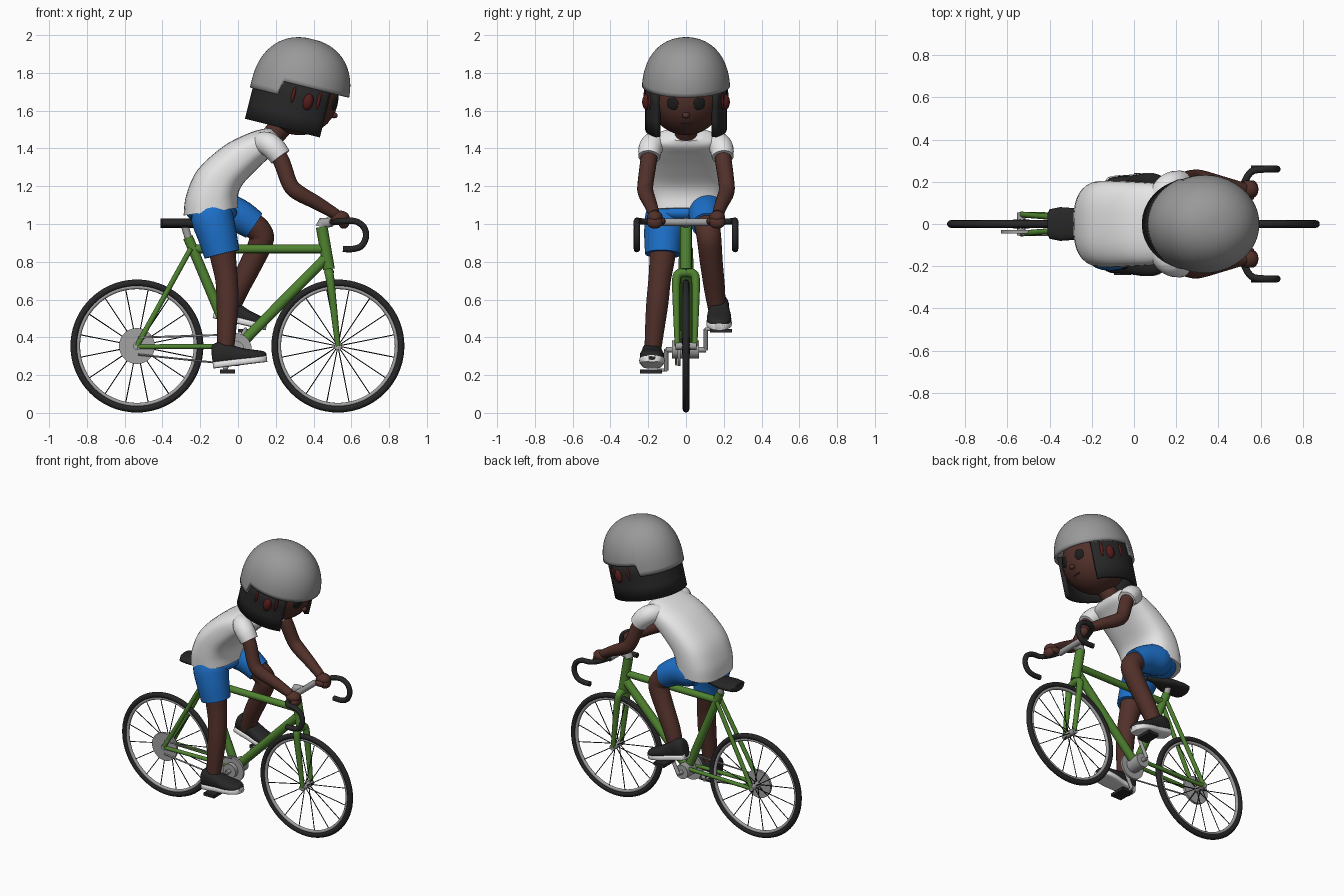
import bpy, bmesh, math
from math import sin, cos, pi, radians
from mathutils import Vector, Matrix

if "Cube" in bpy.data.objects:
    bpy.data.objects.remove(bpy.data.objects["Cube"])

def material(name, r, g, b):
    m = bpy.data.materials.new(name)
    m.diffuse_color = (r, g, b, 1)
    m.use_nodes = True
    m.node_tree.nodes["Principled BSDF"].inputs["Base Color"].default_value = m.diffuse_color
    return m

BLACK = material("black", .02, .02, .021)
METAL = material("metal_grey", .36, .36, .36)
HELMET = material("helmet_grey", .32, .32, .32)
GREEN = material("frame_green", .08, .23, .03)
WHITE = material("white", .82, .82, .82)
BLUE = material("blue", .012, .16, .58)
SKIN = material("skin_brown", .085, .03, .023)
RED = material("dark_red", .09, .012, .01)
EYE = material("eye_dark", .012, .012, .012)

def finish(name, bm, mat, M=None, angle=45):
    bmesh.ops.recalc_face_normals(bm, faces=bm.faces)
    me = bpy.data.meshes.new(name)
    bm.to_mesh(me)
    bm.free()
    if M:
        me.transform(M)
    me.materials.append(mat)
    me.shade_smooth()
    me.set_sharp_from_angle(angle=radians(angle))
    ob = bpy.data.objects.new(name, me)
    bpy.context.collection.objects.link(ob)
    return ob

def loft(name, rings, mat, M=None, closed=True, caps=True, angle=45):
    bm = bmesh.new()
    vs = [[bm.verts.new(p) for p in r] for r in rings]
    n = len(rings[0])
    for a, b in zip(vs, vs[1:]):
        for i in range(n if closed else n - 1):
            j = (i + 1) % n
            bm.faces.new((a[i], a[j], b[j], b[i]))
    if caps:
        bm.faces.new(vs[0])
        bm.faces.new(vs[-1])
    return finish(name, bm, mat, M, angle)

def spline(rows, steps):
    """Catmull-Rom resampling of rows of numbers."""
    rows = [Vector(r) for r in rows]
    out = []
    for i in range(len(rows) - 1):
        p0, p1, p2, p3 = (rows[max(0, min(len(rows) - 1, i + k))] for k in (-1, 0, 1, 2))
        for s in range(steps):
            t = s / steps
            out.append(.5 * (2 * p1 + (p2 - p0) * t + (2 * p0 - 5 * p1 + 4 * p2 - p3) * t * t
                             + (3 * p1 - p0 - 3 * p2 + p3) * t ** 3))
    return out + [rows[-1]]

def tube(name, rows, mat, n=16, steps=1):
    """Sweep of a circle along rows of (x, y, z, radius)."""
    rows = spline(rows, steps)
    pts = [Vector(r[:3]) for r in rows]
    rings, side = [], None
    for i, p in enumerate(pts):
        d = (pts[min(i + 1, len(pts) - 1)] - pts[max(i - 1, 0)]).normalized()
        if side is None:
            side = d.orthogonal()
        side = (side - d * side.dot(d)).normalized()
        up = d.cross(side)
        rings.append([p + rows[i][3] * (side * cos(2 * pi * k / n) + up * sin(2 * pi * k / n)) for k in range(n)])
    return loft(name, rings, mat)

def rod(name, a, b, r, mat, n=14):
    return tube(name, [(*a, r), (*b, r)], mat, n)

def ball(name, c, r, mat, M=None, yaw=0):
    bm = bmesh.new()
    bmesh.ops.create_uvsphere(bm, u_segments=32, v_segments=18, radius=1)
    L = Matrix.Translation(c) @ Matrix.Rotation(yaw, 4, 'Z') @ Matrix.Diagonal((*r, 1))
    return finish(name, bm, mat, (M @ L) if M else L, 80)

def box(name, c, size, mat):
    bm = bmesh.new()
    bmesh.ops.create_cube(bm, size=1)
    return finish(name, bm, mat, Matrix.Translation(c) @ Matrix.Diagonal((*size, 1)), 30)

def sup(t, e):
    c, s = cos(t), sin(t)
    return math.copysign(abs(c) ** e, c), math.copysign(abs(s) ** e, s)

# wheels
WZ = .354
for label, wx in (("rear", -.535), ("front", .529)):
    for part, R, r, mat in (("tyre", .334, .018, BLACK), ("rim", .312, .011, METAL)):
        bpy.ops.mesh.primitive_torus_add(major_radius=R, minor_radius=r, major_segments=72, minor_segments=12,
                                         location=(wx, 0, WZ), rotation=(pi / 2, 0, 0))
        ob = bpy.context.object
        ob.name = f"{label}_{part}"
        ob.data.materials.append(mat)
        ob.data.shade_smooth()
    for k in range(16):
        a = 2 * pi * (k + .5) / 16
        rod(f"{label}_spoke", (wx, .02 * (-1) ** k, WZ), (wx + .31 * cos(a), 0, WZ + .31 * sin(a)), .0028, BLACK, 6)
    rod(f"{label}_hub", (wx, -.055, WZ), (wx, .055, WZ), .02, METAL)

# frame
BB = (-.015, 0, .335)
rod("seat_tube", (-.265, 0, .93), BB, .027, GREEN)
rod("top_tube", (-.245, 0, .868), (.46, 0, .868), .023, GREEN)
rod("down_tube", (.465, 0, .82), BB, .028, GREEN)
rod("head_tube", (.443, 0, .985), (.482, 0, .76), .031, GREEN)
for s in (-1, 1):
    rod("chain_stay", (-.535, s * .045, .35), (-.02, s * .035, .352), .013, GREEN)
    rod("seat_stay", (-.535, s * .045, .355), (-.25, s * .022, .87), .014, GREEN)
    tube("fork_leg", [(.482, 0, .745, .026), (.483, s * .04, .735, .024), (.49, s * .052, .69, .022),
                      (.51, s * .05, .52, .018), (.529, s * .046, .354, .014)], GREEN, 14, 4)

# seat
rod("seat_post", (-.255, 0, .9), (-.285, 0, 1.0), .02, METAL)
loft("seat", [[(x, w * sup(2 * pi * k / 20, .8)[0], 1.005 + .025 * sup(2 * pi * k / 20, .8)[1]) for k in range(20)]
              for x, w in ((-.41, .05), (-.4, .07), (-.35, .08), (-.28, .075), (-.2, .045), (-.12, .025), (-.1, .015))], BLACK)

# drivetrain
rod("bottom_bracket", (BB[0], -.075, .335), (BB[0], .07, .335), .048, METAL, 24)
rod("chainring", (BB[0], -.045, .335), (BB[0], -.03, .335), .088, METAL, 36)
rod("rear_sprocket", (-.535, -.045, WZ), (-.535, -.028, WZ), .095, METAL, 36)
for s in (-1, 1):
    rod("chain_run", (-.53, -.052, WZ + s * .045), (BB[0], -.052, .335 + s * .08), .005, METAL, 8)
    px, pz = BB[0] + s * .055, .335 + s * .108
    tube("crank", [(BB[0], s * .07, .335, .014), (BB[0], s * .105, .335, .014)], METAL)
    rod("crank_arm", (BB[0], s * .105, .335), (px, s * .105, pz), .012, METAL)
    rod("pedal_axle", (px, s * .1, pz), (px, s * .15, pz), .009, METAL)
    box("pedal", (px + (.015 if s < 0 else 0), s * .185, pz - .008), (.08, .115, .02), BLACK)

# handlebars
tube("stem", [(.44, 0, .985, .03), (.445, 0, 1.005, .03), (.5, 0, 1.01, .024)], METAL)
rod("handlebar", (.5, -.13, 1.01), (.5, .13, 1.01), .02, METAL)
for s in (-1, 1):
    tube("drop_bar", [(x, s * y, z, .017) for x, y, z in (
        (.5, .12, 1.01), (.525, .2, 1.012), (.56, .25, 1.015), (.62, .26, 1.015), (.665, .26, .985),
        (.678, .26, .935), (.655, .26, .885), (.61, .26, .868), (.555, .26, .868))], BLACK, 12, 4)

# shirt: rows of back x, back z, front x, front z, half width
rows = spline([(-.288, 1.045, .0, 1.085, .2), (-.275, 1.15, .0, 1.15, .205), (-.215, 1.285, .025, 1.21, .205),
               (-.08, 1.41, .1, 1.29, .2), (.05, 1.478, .175, 1.36, .19), (.14, 1.505, .225, 1.405, .155),
               (.175, 1.505, .24, 1.44, .09)], 5)
rings = []
for bx, bz, fx, fz, w in rows:
    ring = []
    for k in range(36):
        c, s = sup(2 * pi * k / 36, .75)
        ring.append(((bx + fx) / 2 + c * (fx - bx) / 2, w * s, (bz + fz) / 2 + c * (fz - bz) / 2))
    rings.append(ring)
loft("shirt", rings, WHITE)
for s in (-1, 1):
    tube("sleeve", [(.1, s * .1, 1.43, .05), (.15, s * .165, 1.427, .062), (.19, s * .188, 1.4, .063),
                    (.225, s * .195, 1.355, .058)], WHITE, 20, 4)
    # arm and hand
    tube("arm", [(.2, s * .19, 1.39, .044), (.235, s * .2, 1.32, .044), (.275, s * .215, 1.21, .042),
                 (.32, s * .213, 1.165, .042), (.42, s * .19, 1.11, .036), (.52, s * .167, 1.05, .029)], SKIN, 16, 4)
    ball("hand", (.54, s * .165, 1.035), (.05, .042, .036), SKIN)
    ball("fingers", (.56, s * .165, 1.01), (.03, .042, .035), SKIN)
    ball("thumb", (.535, s * .125, 1.015), (.035, .016, .02), SKIN)

# shorts and legs
ball("shorts_hips", (-.14, 0, 1.06), (.135, .19, .06), BLUE)
tube("right_shorts_leg", [(-.14, -.09, 1.09, .1), (-.135, -.105, 1.03, .112), (-.11, -.118, .94, .104),
                          (-.085, -.122, .84, .095)], BLUE, 24, 4)
tube("left_shorts_leg", [(-.17, .1, 1.07, .08), (-.1, .105, 1.075, .1), (0, .105, 1.045, .09),
                         (.085, .108, .992, .078)], BLUE, 24, 4)
tube("right_leg", [(-.09, -.12, .9, .075), (-.075, -.128, .8, .067), (-.06, -.14, .7, .06), (-.055, -.152, .58, .059),
                   (-.06, -.165, .45, .052), (-.065, -.175, .34, .045)], SKIN, 20, 4)
tube("left_leg", [(0, .105, 1.045, .075), (.07, .11, 1.0, .069), (.118, .118, .955, .066), (.122, .124, .905, .064),
                  (.07, .135, .79, .06), (.0, .152, .65, .055), (-.045, .165, .53, .044)], SKIN, 20, 4)

# shoes
for label, o, pitch in (("right", (-.065, -.18, .243), 7), ("left", (-.07, .175, .487), -13)):
    M = Matrix.Translation(o) @ Matrix.Rotation(radians(-pitch), 4, 'Y')
    prof = spline([(-.066, .03, .09), (-.055, .045, .125), (-.01, .053, .135), (.05, .056, .11), (.11, .064, .085),
                   (.17, .062, .07), (.21, .042, .058), (.222, .02, .045)], 3)
    def section(x, w, z0, z1, e):
        return [(x, w * sup(2 * pi * k / 24, e)[0], (z0 + z1) / 2 + (z1 - z0) / 2 * sup(2 * pi * k / 24, e)[1])
                for k in range(24)]
    loft(label + "_sole", [section(x, w + .003, 0, .036, .4) for x, w, h in prof], WHITE, M)
    loft(label + "_shoe", [section(x, w, .01, h, .8) for x, w, h in prof], BLACK, M)

# head, tilted forward
H = Matrix.Translation((.32, 0, 1.7)) @ Matrix.Rotation(radians(14), 4, 'Y')
rod("neck", (.17, 0, 1.45), (.3, 0, 1.6), .06, SKIN, 20)
ball("face", (.012, 0, -.02), (.206, .2, .208), SKIN, H)
ball("nose", (.212, 0, -.075), (.02, .02, .016), SKIN, H)
ball("mouth", (.186, 0, -.122), (.006, .034, .007), EYE, H)
for s in (-1, 1):
    ball("eye", (.2, s * .07, -.015), (.01, .033, .035), EYE, H, s * .35)
    ball("ear", (.062, s * .205, -.04), (.028, .027, .045), RED, H)
    ball("hair_streak", (-.022, s * .212, -.02), (.01, .012, .045), RED, H)
    ball("front_hair_streak", (.115, s * .187, -.02), (.01, .014, .05), RED, H)

# bobbed hair, open at the face
arc = [radians(47 + 266 * k / 48) for k in range(49)]
hair = loft("hair", [[(.003 + .243 * cos(a), .216 * sin(a), w) for a in arc] for w in (-.207, -.12, -.03, .06)],
            BLACK, H, closed=False, caps=False)
mod = hair.modifiers.new("thickness", 'SOLIDIFY')
mod.thickness, mod.offset = .03, -1

# helmet, rim drops at the back
rings = []
for k in range(18):
    f = .03 + .97 * k / 17
    ring = []
    for i in range(96):
        a = 2 * pi * i / 96
        rim = .035 if cos(a) > -.44 else -.04
        w = rim + (.288 - rim) * cos(f * pi / 2)
        r = (1 - (max(w, 0) / .289) ** 2.25) ** (1 / 2.25)
        ring.append((.007 + .262 * r * cos(a), .234 * r * sin(a), w))
    rings.append(ring)
bm_helmet = loft("helmet", rings, HELMET, H, caps=False)
bm = bmesh.new()
bm.from_mesh(bm_helmet.data)
bmesh.ops.holes_fill(bm, edges=[e for e in bm.edges if e.is_boundary and all(v.co.z > 1.9 for v in e.verts)], sides=0)
bmesh.ops.recalc_face_normals(bm, faces=bm.faces)
bm.to_mesh(bm_helmet.data)
bm.free()
mod = bm_helmet.modifiers.new("thickness", 'SOLIDIFY')
mod.thickness, mod.offset = .018, -1
